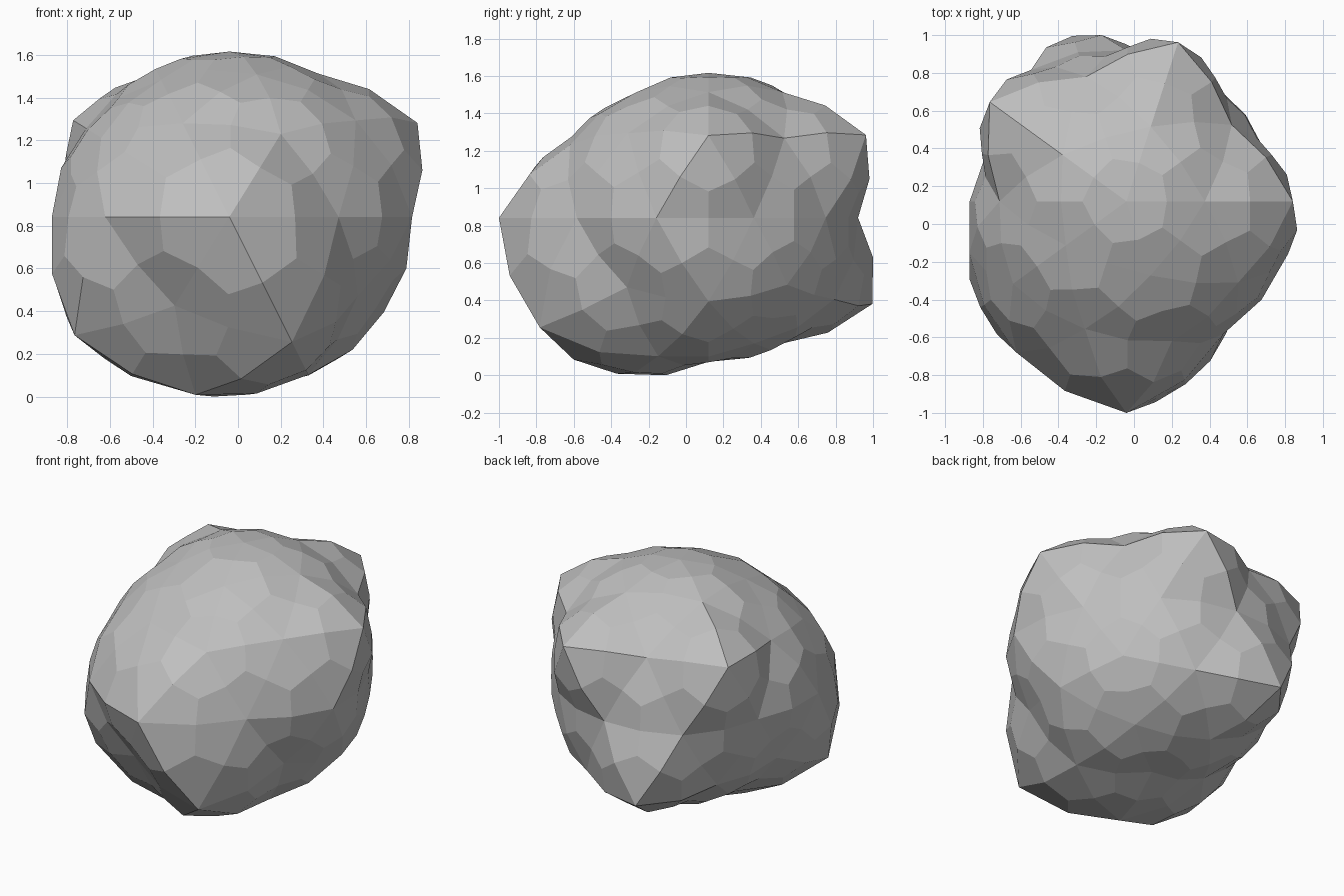
import bpy
import bmesh
from math import cos, sin, radians
from mathutils import Vector

cube = bpy.data.objects.get("Cube")
if cube:
    bpy.data.objects.remove(cube, do_unlink=True)

# Bands of the boulder: height on a unit sphere, first azimuth, radii around the band
BANDS = [
    (1.0, 0, [.775]),
    (.851, 0, [.79, .79, .795, .755, .785]),
    (.526, 36, [.81, .815, .79, .835, .86]),
    (.447, 0, [.985, .99, 1.0, .83, .87]),
    (0.0, 18, [.785, .775, .80, .86, .785, .875, .99, 1.12, .87, .90]),
    (-.447, 36, [.80, 1.03, .80, .93, .83]),
    (-.526, 0, [.85, .83, .81, 1.055, 1.115]),
    (-.851, 36, [.79, .79, .78, .98, .87]),
    (-1.0, 0, [.77]),
]
CENTRE = Vector((-.04, .12, .84))


def control_points():
    """Directions of the coarse sphere paired with their radii."""
    points = []
    for height, start, radii in BANDS:
        flat = (1 - height * height) ** .5
        for i, radius in enumerate(radii):
            a = radians(start + 360 * i / len(radii))
            points.append((Vector((flat * cos(a), flat * sin(a), height)), radius))
    return points


# Coarse sphere with a radius for every vertex
points = control_points()
coarse = bmesh.new()
bmesh.ops.create_icosphere(coarse, subdivisions=2, radius=1)
radius_of = {v: max(points, key=lambda p: v.co.dot(p[0]))[1] for v in coarse.verts}

# Faceted boulder: each triangle becomes three kites around its centre
bm = bmesh.new()


def rounded_vert(corners):
    """New vertex in the mean direction and at the mean radius of the corners."""
    direction = sum((v.co for v in corners), Vector()).normalized()
    radius = sum(radius_of[v] for v in corners) / len(corners)
    return bm.verts.new(CENTRE + direction * radius)


corner = {v: rounded_vert([v]) for v in coarse.verts}
middle = {e: rounded_vert(e.verts) for e in coarse.edges}
for face in coarse.faces:
    hub = rounded_vert(face.verts)
    for loop in face.loops:
        bm.faces.new((corner[loop.vert], middle[loop.edge], hub,
                      middle[loop.link_loop_prev.edge]))
coarse.free()

# Rest it on the ground
lowest = min(v.co.z for v in bm.verts)
bmesh.ops.translate(bm, verts=bm.verts, vec=(0, 0, -lowest))
bmesh.ops.recalc_face_normals(bm, faces=bm.faces)

mesh = bpy.data.meshes.new("boulder")
bm.to_mesh(mesh)
bm.free()
boulder = bpy.data.objects.new("boulder", mesh)
bpy.context.collection.objects.link(boulder)

# Stone colour
stone = bpy.data.materials.new("stone grey")
stone.use_nodes = True
grey = (.52, .52, .52, 1)
stone.diffuse_color = grey
for node in stone.node_tree.nodes:
    if node.type == 'BSDF_PRINCIPLED':
        node.inputs["Base Color"].default_value = grey
        node.inputs["Roughness"].default_value = .9
mesh.materials.append(stone)
